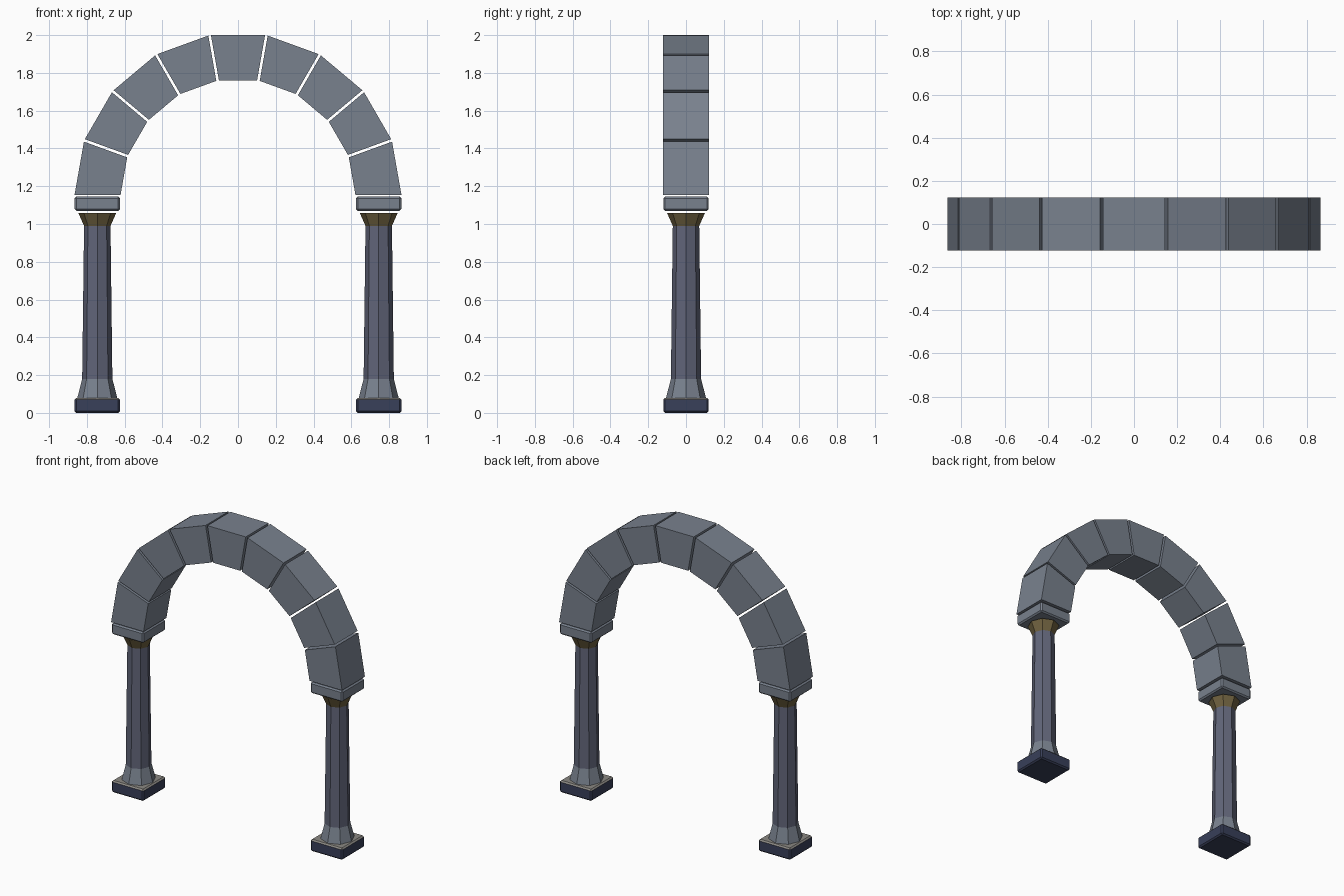
import bpy, bmesh
from math import sin, cos, pi, radians
from mathutils import Vector

if "Cube" in bpy.data.objects:
    bpy.data.objects.remove(bpy.data.objects["Cube"])

CX, HALF = 0.745, 0.12          # column centre, half width of the slabs
ARCH_Z, R_OUT, R_IN = 1.1465, 0.8667, 0.623
DEPTH, GAP = 0.1225, 0.007


def material(name, rgb):
    m = bpy.data.materials.new(name)
    m.diffuse_color = (*rgb, 1)
    m.use_nodes = True
    m.node_tree.nodes["Principled BSDF"].inputs["Base Color"].default_value = m.diffuse_color
    return m


STONE = material("stone", (0.19, 0.22, 0.27))
SHAFT = material("shaft_stone", (0.12, 0.13, 0.19))
BRASS = material("capital_ochre", (0.16, 0.12, 0.05))
NAVY = material("plinth_navy", (0.04, 0.05, 0.10))
SAND = material("plinth_top_sand", (0.26, 0.25, 0.23))


def finish(name, bm, mats):
    bmesh.ops.recalc_face_normals(bm, faces=bm.faces)
    me = bpy.data.meshes.new(name)
    bm.to_mesh(me)
    bm.free()
    for m in mats:
        me.materials.append(m)
    ob = bpy.data.objects.new(name, me)
    bpy.context.collection.objects.link(ob)
    return ob


def slab(name, x, z0, z1, mats):
    """Bevelled square slab; the second material goes on upward faces."""
    bm = bmesh.new()
    bmesh.ops.create_cube(bm, size=1)
    for v in bm.verts:
        v.co = (x + v.co.x * 2 * HALF, v.co.y * 2 * HALF, z0 + (v.co.z + 0.5) * (z1 - z0))
    bmesh.ops.bevel(bm, geom=bm.edges[:], offset=0.009, segments=1, affect='EDGES')
    bm.normal_update()
    for f in bm.faces:
        f.material_index = int(len(mats) > 1 and f.normal.z > 0.5)
    finish(name, bm, mats)


def column(name, x, sides=8):
    """Faceted shaft with a flared foot and a flared capital."""
    profile = [(0.106, 0.078), (0.080, 0.18), (0.070, 0.99), (0.100, 1.058)]
    bm = bmesh.new()
    rings = [[bm.verts.new((x + r * cos(2 * pi * i / sides), r * sin(2 * pi * i / sides), z))
              for i in range(sides)] for r, z in profile]
    for k in range(len(rings) - 1):
        for i in range(sides):
            j = (i + 1) % sides
            f = bm.faces.new((rings[k][i], rings[k][j], rings[k + 1][j], rings[k + 1][i]))
            f.material_index = k
    bm.faces.new(rings[0][::-1])
    bm.faces.new(rings[-1]).material_index = 2
    finish(name, bm, [STONE, SHAFT, BRASS])


def voussoir(name, a0, a1):
    """Wedge stone between two angles, trimmed by the joint gap."""
    pts = []
    for a, r, s in ((a0, R_IN, 1), (a0, R_OUT, 1), (a1, R_OUT, -1), (a1, R_IN, -1)):
        mid = (a0 + a1) / 2
        # slide the corner along the block's flat side
        t = Vector((-sin(mid), cos(mid))) * s * GAP / cos(a1 - mid)
        pts.append(Vector((r * cos(a), ARCH_Z + r * sin(a))) + t)
    bm = bmesh.new()
    rows = [[bm.verts.new((p.x, y, p.y)) for p in pts] for y in (-DEPTH, DEPTH)]
    bm.faces.new(rows[0])
    bm.faces.new(rows[1][::-1])
    for i in range(4):
        j = (i + 1) % 4
        bm.faces.new((rows[0][i], rows[0][j], rows[1][j], rows[1][i]))
    finish(name, bm, [STONE])


# Columns
for side, sx in (("left", -CX), ("right", CX)):
    slab(f"plinth_{side}", sx, 0.0, 0.08, [NAVY, SAND])
    column(f"column_{side}", sx)
    slab(f"impost_{side}", sx, 1.07, 1.145, [STONE])

# Arch stones
for n in range(9):
    voussoir(f"arch_stone_{n + 1}", radians(20 * n), radians(20 * n + 20))
